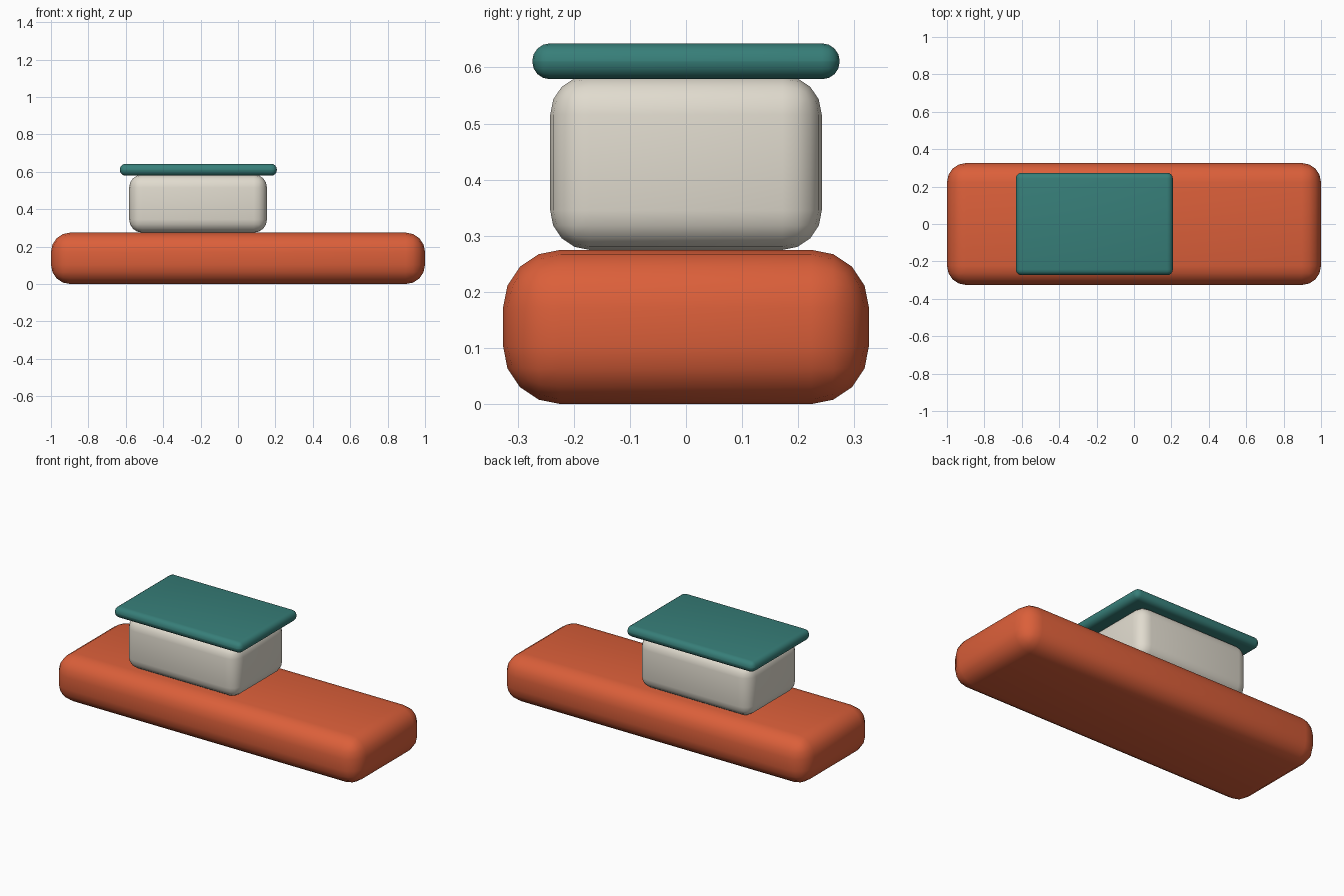
import bpy
import bmesh
from mathutils import Matrix, Vector

default = bpy.data.objects.get("Cube")
if default:
    bpy.data.objects.remove(default, do_unlink=True)


def make_material(name, rgb):
    mat = bpy.data.materials.new(name)
    mat.use_nodes = True
    mat.diffuse_color = (*rgb, 1)
    mat.node_tree.nodes["Principled BSDF"].inputs["Base Color"].default_value = (*rgb, 1)
    return mat


def rounded_box(name, low, high, radius, mat):
    """Box between two corners with every edge rounded."""
    low, high = Vector(low), Vector(high)
    bm = bmesh.new()
    bmesh.ops.create_cube(bm, size=1, matrix=Matrix.Diagonal((*(high - low), 1)))
    bmesh.ops.bevel(bm, geom=bm.edges[:], offset=radius, offset_type='OFFSET',
                    segments=4, profile=0.5, affect='EDGES', clamp_overlap=True)
    mesh = bpy.data.meshes.new(name)
    bm.to_mesh(mesh)
    bm.free()
    mesh.materials.append(mat)
    obj = bpy.data.objects.new(name, mesh)
    obj.location = (low + high) / 2
    bpy.context.collection.objects.link(obj)
    bpy.ops.object.select_all(action='DESELECT')
    obj.select_set(True)
    bpy.context.view_layer.objects.active = obj
    bpy.ops.object.shade_smooth_by_angle()
    return obj


orange = make_material("orange_paint", (0.71, 0.115, 0.042))
cream = make_material("cream_paint", (0.75, 0.71, 0.62))
teal = make_material("teal_paint", (0.038, 0.21, 0.19))

# Long lower body
rounded_box("hull", (-1, -0.326, 0), (1, 0.326, 0.275), 0.103, orange)
# Cabin set towards one end
rounded_box("cabin", (-0.582, -0.242, 0.275), (0.155, 0.242, 0.586), 0.07, cream)
# Thin overhanging roof with rounded rim
rounded_box("roof", (-0.632, -0.274, 0.579), (0.208, 0.274, 0.643), 0.0315, teal)
